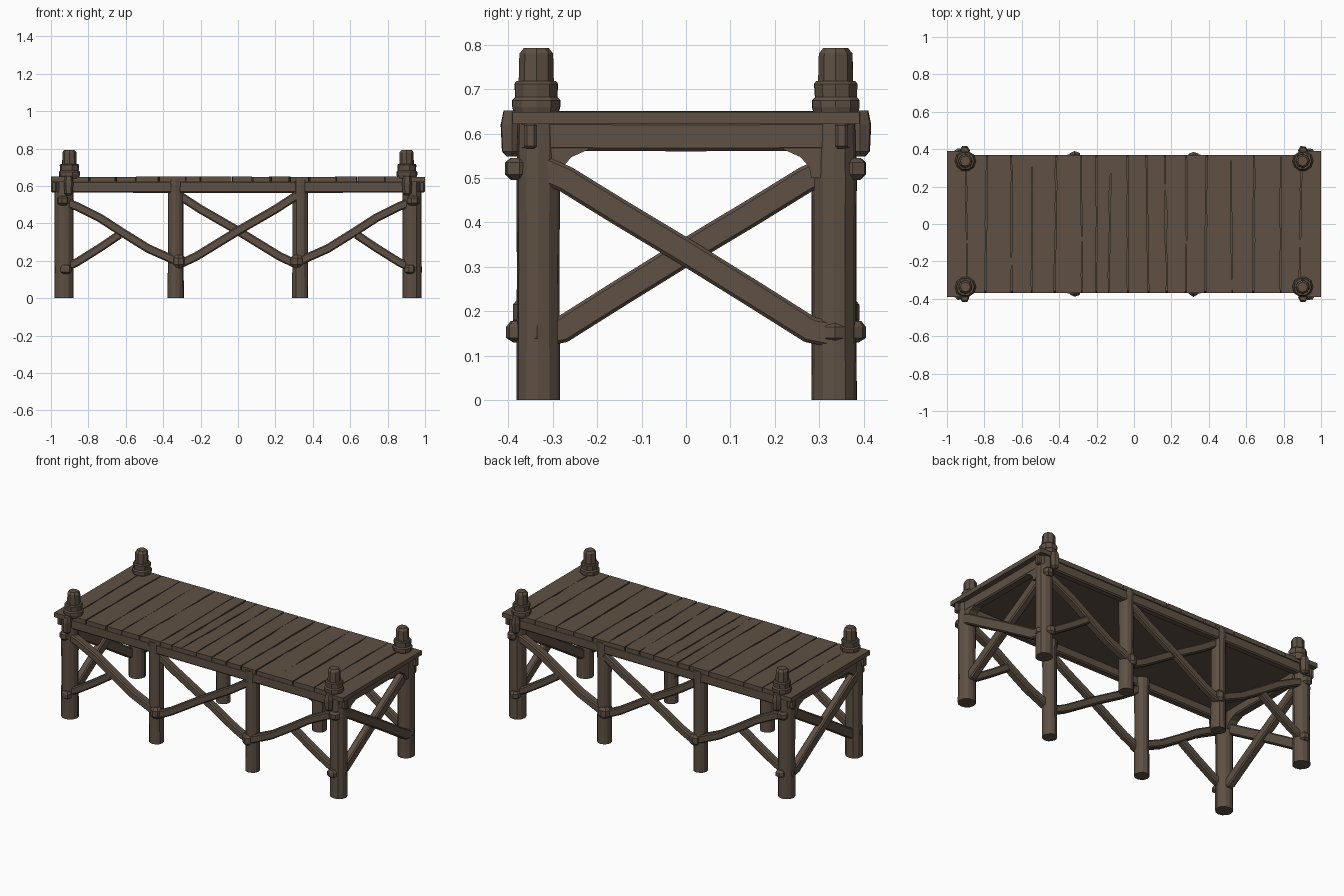
import bpy, bmesh, math, random
from mathutils import Vector

random.seed(4)
cube = bpy.data.objects.get("Cube")
if cube:
    bpy.data.objects.remove(cube, do_unlink=True)

# One weathered timber colour
COLOR = (0.112, 0.081, 0.058, 1)
wood = bpy.data.materials.new("dark weathered wood")
wood.use_nodes = True
wood.diffuse_color = COLOR
bsdf = wood.node_tree.nodes["Principled BSDF"]
bsdf.inputs["Base Color"].default_value = COLOR
bsdf.inputs["Roughness"].default_value = 0.9


def finish(name, bm, bevel=0.0):
    bmesh.ops.recalc_face_normals(bm, faces=bm.faces)
    mesh = bpy.data.meshes.new(name)
    bm.to_mesh(mesh)
    bm.free()
    mesh.materials.append(wood)
    obj = bpy.data.objects.new(name, mesh)
    bpy.context.collection.objects.link(obj)
    if bevel:
        mod = obj.modifiers.new("worn edges", "BEVEL")
        mod.width = bevel
        mod.segments = 1
        mod.limit_method = "ANGLE"
    return obj


def loft(name, rings, bevel=0.0):
    """Skin a list of point rings and close both ends."""
    bm = bmesh.new()
    loops = [[bm.verts.new(p) for p in ring] for ring in rings]
    n = len(loops[0])
    for a, b in zip(loops, loops[1:]):
        for i in range(n):
            j = (i + 1) % n
            bm.faces.new((a[i], a[j], b[j], b[i]))
    bm.faces.new(loops[0])
    bm.faces.new(loops[-1])
    return finish(name, bm, bevel)


def lathe(name, x, y, profile, sides, wobble=0.03):
    """Hand-hewn round part from (radius, height) pairs."""
    uneven = [1 + random.uniform(-wobble, wobble) for _ in range(sides)]
    rings = []
    for r, z in profile:
        rings.append([(x + r * uneven[i] * math.cos(math.tau * i / sides),
                       y + r * uneven[i] * math.sin(math.tau * i / sides), z)
                      for i in range(sides)])
    return loft(name, rings)


def beam(name, path, width, depth, normal):
    """Squared timber swept along a path; normal is its depth direction."""
    pts = [Vector(p) for p in path]
    normal = Vector(normal)
    rings = []
    for i, p in enumerate(pts):
        along = (pts[min(i + 1, len(pts) - 1)] - pts[max(i - 1, 0)]).normalized()
        across = along.cross(normal).normalized() * width / 2
        out = normal * depth / 2
        rings.append([p + across + out, p - across + out,
                      p - across - out, p + across - out])
    return loft(name, rings, 0.007)


def box(name, lo, hi, bevel=0.0):
    rings = [[(lo[0], lo[1], z), (hi[0], lo[1], z), (hi[0], hi[1], z), (lo[0], hi[1], z)]
             for z in (lo[2], hi[2])]
    return loft(name, rings, bevel)


# Deck planks with wandering seams
SEAMS = [-1, -.895, -.79, -.655, -.545, -.42, -.28, -.2, -.13, -.035,
         .07, .17, .28, .385, .52, .64, .785, .89, 1]
STEPS = 9
edges = []
for k, x in enumerate(SEAMS):
    outer = k in (0, len(SEAMS) - 1)
    drift = random.uniform(-.006, .006)
    line = []
    for s in range(STEPS):
        t = s / (STEPS - 1) * 2 - 1
        shift = 0 if outer else drift * t + random.uniform(-.002, .002)
        gap = 0 if outer else random.choice((.0008, .002, .0035, .0045))
        line.append((x + shift, gap))
    edges.append(line)

for k in range(len(SEAMS) - 1):
    reach = .39 if k in (0, len(SEAMS) - 2) else .368
    top = .65 + random.uniform(-.002, .001)
    rings = []
    for s in range(STEPS):
        y = (s / (STEPS - 1) * 2 - 1) * reach
        x0 = edges[k][s][0] + edges[k][s][1]
        x1 = edges[k + 1][s][0] - edges[k + 1][s][1]
        rings.append([(x0, y, .622), (x1, y, .622), (x1, y, top), (x0, y, top)])
    loft("deck_plank", rings)
box("deck_underlay", (-.96, -.35, .612), (.96, .35, .625))

# Corner posts, caps and hanging brackets
for sx in (-1, 1):
    for sy in (-1, 1):
        lathe("corner_post", sx * .93, sy * .333,
              [(.05, 0), (.049, .3), (.05, .5), (.047, .63)], 12)
        lathe("post_collar", sx * .902, sy * .337,
              [(.05, .64), (.056, .66), (.056, .675), (.049, .682),
               (.051, .712), (.046, .718)], 10)
        lathe("post_head", sx * .902, sy * .337,
              [(.039, .7), (.037, .78), (.027, .793)], 8)
        lathe("corner_bracket", sx * .905, sy * .392,
              [(.012, .548), (.024, .56), (.027, .62), (.02, .652)], 6, .1)
        beam("bracket_peg", [(sx * .985, sy * .35, .565), (sx * .985, sy * .35, .625)],
             .03, .03, (0, 1, 0))

        # Mid posts with pegged brace ends
        lathe("mid_post", sx * .333, sy * .33,
              [(.043, 0), (.041, .3), (.042, .56), (.046, .635)], 12)
        lathe("mid_post_knot", sx * .318, sy * .352,
              [(.024, .165), (.036, .18), (.036, .215), (.022, .232)], 8, .1)

        # End bay braces: one long and one short
        y = sy * .345
        beam("long_brace", [(sx * px, y, pz) for px, pz in
             ((.955, .525), (.86, .49), (.74, .43), (.62, .352), (.48, .265), (.3, .185))],
             .046, .05, (0, 1, 0))
        beam("short_brace", [(sx * px, y, pz) for px, pz in
             ((.95, .15), (.86, .193), (.74, .268), (.63, .342))],
             .044, .042, (0, 1, 0))
        lathe("brace_peg", sx * .92, sy * .375,
              [(.014, .13), (.03, .14), (.03, .165), (.02, .178)], 7, .1)
        lathe("upper_brace_peg", sx * .935, sy * .375,
              [(.018, .495), (.032, .508), (.032, .535), (.02, .545)], 7, .1)

        # Curved knees under the end beams
        rings = []
        for px in (.915, .968):
            rings.append([(sx * px, sy * py, pz) for py, pz in
                          ((.35, .5), (.282, .5), (.277, .525), (.258, .547),
                           (.22, .564), (.22, .6), (.35, .6))])
        loft("end_beam_knee", rings)

# Long side beams and middle bay cross braces
for sy in (-1, 1):
    beam("side_beam", [(-.97, sy * .342, .595), (0, sy * .342, .594), (.97, sy * .342, .595)],
         .062, .046, (0, 1, 0))
    for lean in (-1, 1):
        y = sy * (.34 + lean * .008)
        beam("middle_brace", [(lean * px, y, pz) for px, pz in
             ((-.335, .17), (-.22, .225), (0, .36), (.2, .475), (.32, .553))],
             .046, .04, (0, 1, 0))

# End beams and end cross braces
for sx in (-1, 1):
    beam("end_beam", [(sx * .942, -.37, .595), (sx * .942, 0, .593), (sx * .942, .37, .595)],
         .066, .054, (1, 0, 0))
    for lean in (-1, 1):
        x = sx * (.942 - lean * .01)
        beam("end_brace", [(x, lean * py, pz) for py, pz in
             ((-.35, .145), (-.28, .158), (-.15, .24), (0, .333), (.15, .423),
              (.27, .497), (.345, .53))],
             .06, .045, (1, 0, 0))
        lathe("end_brace_peg", sx * .958, lean * .335,
              [(.014, .13), (.026, .14), (.026, .165), (.016, .178)], 7, .1)
